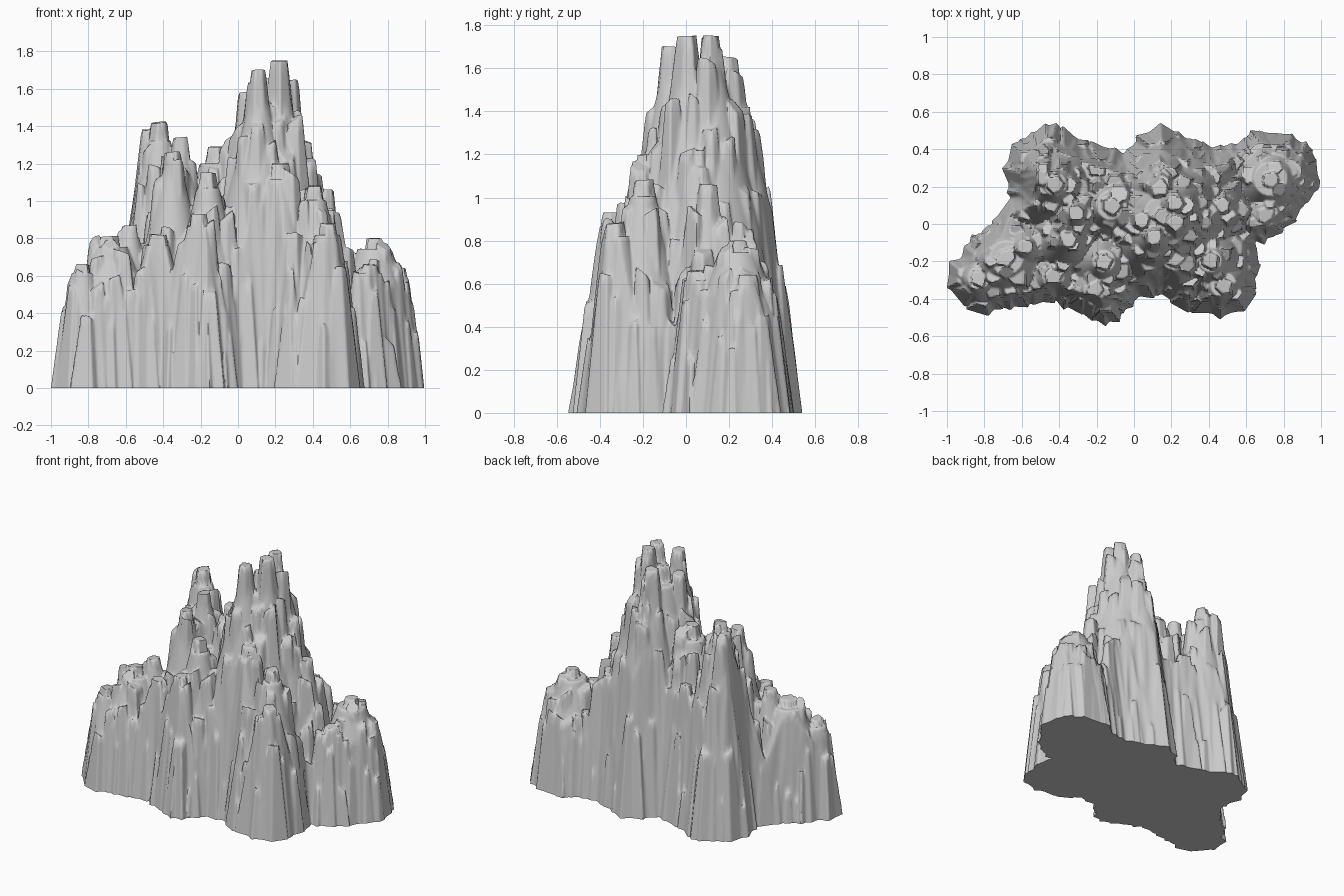
import bpy, bmesh, math, random
from mathutils import Vector, noise

if "Cube" in bpy.data.objects:
    bpy.data.objects.remove(bpy.data.objects["Cube"])

random.seed(5)
STEP = 0.008
X0, Y0, NX, NY = -1.04, -0.568, 261, 143

# Footprint outline seen from above, counter-clockwise
outline = [(1, .2), (.99, .3), (.95, .42), (.83, .48), (.65, .51), (.55, .44), (.43, .42),
           (.3, .47), (.14, .535), (.04, .48), (-.06, .39), (-.25, .45), (-.36, .5), (-.47, .535),
           (-.57, .48), (-.66, .41), (-.7, .3), (-.67, .14), (-.77, .01), (-.9, -.11), (-1, -.28),
           (-.95, -.4), (-.84, -.48), (-.42, -.42), (-.3, -.48), (-.16, -.53), (-.03, -.46),
           (.03, -.4), (.15, -.38), (.24, -.46), (.47, -.5), (.6, -.46), (.65, -.35), (.68, -.2),
           (.66, -.1), (.75, -.08), (.87, .03)]
segs = list(zip(outline, outline[1:] + outline[:1]))

# Spires: x, y, height, summit radius, flank steepness
spires = [(.22, .11, 1.75, .05, 4.2), (.22, .01, 1.75, .04, 4.5), (.11, -.07, 1.7, .04, 4.5),
          (.16, .04, 1.62, .11, 4.5), (.14, .19, 1.65, .03, 4.5), (.04, .02, 1.58, .03, 4.5),
          (.15, .25, 1.42, .05, 4.2),
          (-.42, .21, 1.42, .06, 4.2), (-.49, .25, 1.38, .04, 4.5), (-.31, .06, 1.34, .05, 4.5),
          (-.12, .1, 1.29, .08, 4), (-.35, -.08, 1.26, .05, 4.5), (-.16, -.2, 1.15, .06, 4.5),
          (-.21, -.35, .93, .06, 5), (.41, -.2, 1.08, .06, 4.5), (.48, -.33, .88, .07, 5),
          (.36, .06, 1.22, .07, 5), (.47, .1, 1.06, .04, 5), (.73, .24, .8, .09, 3),
          (.86, .28, .64, .05, 4), (-.68, -.18, .81, .09, 2.5), (-.83, -.29, .66, .06, 4),
          (-.58, -.12, .87, .05, 4), (-.43, -.28, .82, .06, 4), (.22, -.18, 1.2, .07, 4.5),
          (-.2, .3, .95, .07, 4), (.4, .28, .85, .07, 4), (.7, .05, .66, .07, 4)]


def inside_dist(x, y):
    """Distance to the outline, positive inside."""
    best, inside = 9.0, False
    for (ax, ay), (bx, by) in segs:
        dx, dy = bx - ax, by - ay
        t = max(0, min(1, ((x - ax) * dx + (y - ay) * dy) / (dx * dx + dy * dy)))
        best = min(best, (x - ax - t * dx) ** 2 + (y - ay - t * dy) ** 2)
        if (ay > y) != (by > y) and x < ax + (y - ay) * dx / dy:
            inside = not inside
    return math.sqrt(best) * (1 if inside else -1)


def envelope(x, y):
    return max(.42, max(z - k * max(0, math.hypot(x - a, y - b) - r)
                        for a, b, z, r, k in spires))


# Height grids: outer limit, soft core, and the free-standing wall columns
cap, core, wall = [], [], [-9.0] * (NX * NY)
for j in range(NY):
    for i in range(NX):
        x, y = X0 + i * STEP, Y0 + j * STEP
        s = inside_dist(x, y) - .01 - .014 * abs(noise.noise(Vector((x * 16, y * 16, 0))))
        cap.append(8.5 * s)
        core.append(.93 * envelope(x, y) if s > 0 else -9)


def column(grid, cx, cy, top, r, slope, tilt=.9):
    """Raise a tapered, many-sided stone column out of a height grid."""
    n, a0 = random.randint(5, 7), random.random() * 6.3
    dirs = []
    for k in range(n):
        a = a0 + (k + random.uniform(-.25, .25)) * math.tau / n
        dirs.append((math.cos(a), math.sin(a), r * random.uniform(.85, 1.1)))
    tx, ty = random.uniform(-tilt, tilt), random.uniform(-tilt, tilt)
    reach = r * 1.3 + min(top / slope, .1) + .03
    for j in range(max(0, int((cy - reach - Y0) / STEP)), min(NY, int((cy + reach - Y0) / STEP) + 2)):
        dy = Y0 + j * STEP - cy
        for i in range(max(0, int((cx - reach - X0) / STEP)), min(NX, int((cx + reach - X0) / STEP) + 2)):
            dx = X0 + i * STEP - cx
            side = max(dx * u + dy * v - w for u, v, w in dirs)
            h = min(top + tx * dx + ty * dy, top - slope * side)
            if h > grid[j * NX + i]:
                grid[j * NX + i] = h


# Summit columns, then scattered columns over the whole footprint
for x, y, z, r, k in spires:
    column(core, x, y, z, .04, random.uniform(10, 14), .1)
sites = []
for _ in range(5000):
    x, y = random.uniform(-1, 1), random.uniform(-.53, .53)
    if all((x - a) ** 2 + (y - b) ** 2 > .065 ** 2 for a, b in sites):
        s = inside_dist(x, y)
        if s > .02:
            sites.append((x, y))
            r = random.uniform(.025, .045)
            top = envelope(x, y) * random.uniform(.9, 1.0)
            column(core, x, y, min(top, 9 * s + .05), r, random.uniform(9, 14))

# Ribbed outer wall: leaning columns set along the outline
for (ax, ay), (bx, by) in segs:
    length = math.hypot(bx - ax, by - ay)
    count = max(1, round(length / .07))
    for k in range(count):
        t = (k + random.uniform(.2, .8)) / count
        nx, ny = -(by - ay) / length, (bx - ax) / length
        x, y = ax + t * (bx - ax), ay + t * (by - ay)
        top = min(random.uniform(.15, .75), envelope(x + .07 * nx, y + .07 * ny) * random.uniform(.8, 1))
        r, slope = random.uniform(.025, .04), random.uniform(8, 10)
        inset = r * 1.1 + top / slope + .004
        column(wall, x + nx * inset, y + ny * inset, top, r, slope)

# Rock mesh, trimmed flat at the ground and closed underneath
bm = bmesh.new()
verts = []
for j in range(NY):
    for i in range(NX):
        n = j * NX + i
        h = max(cap[n] if cap[n] <= 0 else max(min(core[n], cap[n]), .001), wall[n])
        verts.append(bm.verts.new((X0 + i * STEP, Y0 + j * STEP, h)))
for j in range(NY - 1):
    for i in range(NX - 1):
        n = j * NX + i
        a, b, c, d = verts[n], verts[n + 1], verts[n + NX + 1], verts[n + NX]
        if max(v.co.z for v in (a, b, c, d)) > 0:
            # split along the flatter diagonal
            if abs(a.co.z - c.co.z) < abs(b.co.z - d.co.z):
                bm.faces.new((a, b, c)); bm.faces.new((a, c, d))
            else:
                bm.faces.new((a, b, d)); bm.faces.new((b, c, d))
bmesh.ops.bisect_plane(bm, geom=bm.verts[:] + bm.edges[:] + bm.faces[:], dist=1e-6,
                       plane_co=(0, 0, 0), plane_no=(0, 0, 1), clear_inner=True)
bmesh.ops.delete(bm, geom=[v for v in bm.verts if not v.link_faces], context='VERTS')
base = bmesh.ops.holes_fill(bm, edges=[e for e in bm.edges if e.is_boundary], sides=0)['faces']
bmesh.ops.triangulate(bm, faces=base)
bmesh.ops.recalc_face_normals(bm, faces=bm.faces[:])

mesh = bpy.data.meshes.new("rock_formation")
bm.to_mesh(mesh)
bm.free()
rock = bpy.data.objects.new("rock_formation", mesh)
bpy.context.collection.objects.link(rock)
bpy.context.view_layer.objects.active = rock
rock.select_set(True)
bpy.ops.object.shade_smooth_by_angle(angle=math.radians(75))
